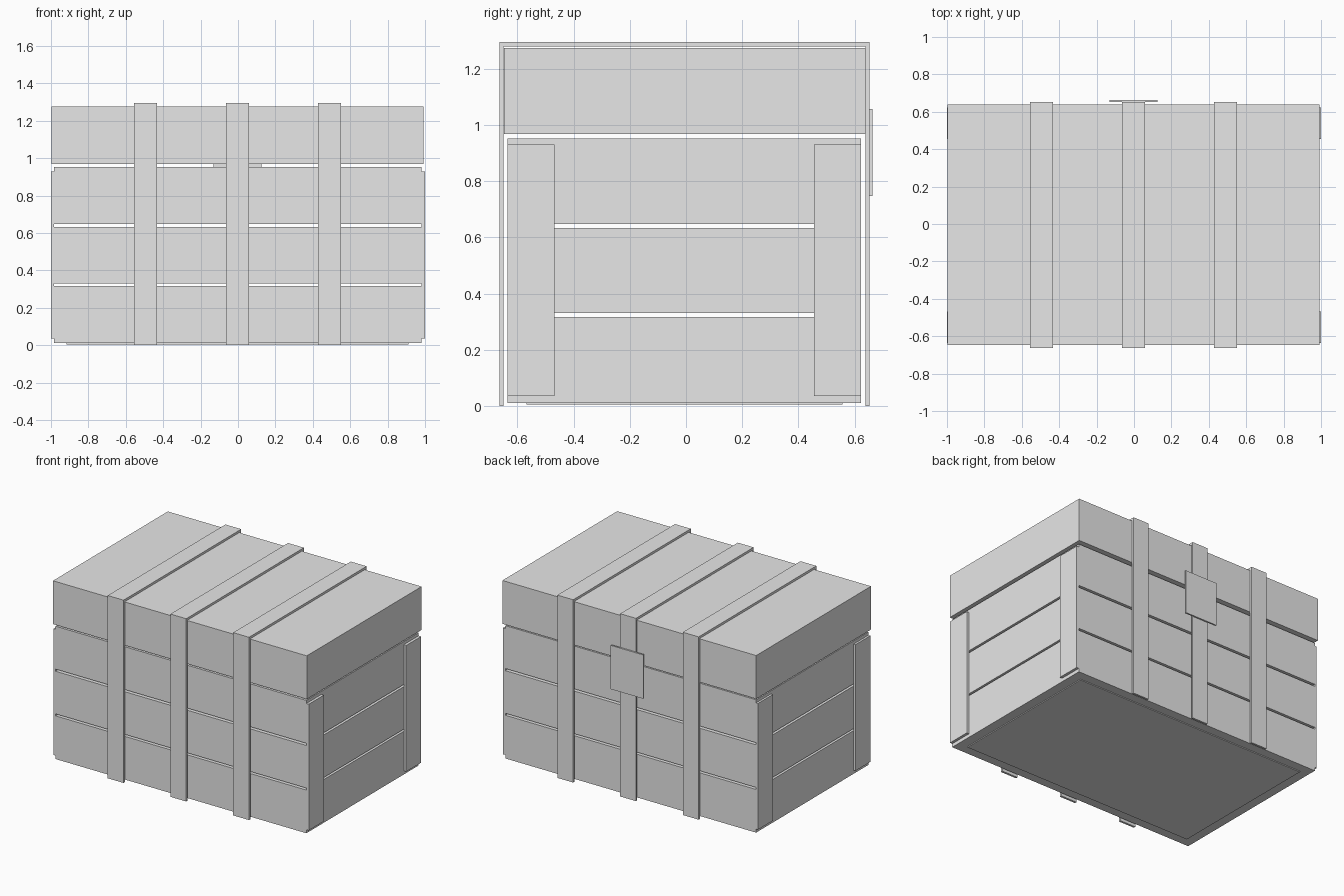
import bpy
import bmesh
from mathutils import Vector

default = bpy.data.objects.get("Cube")
if default:
    bpy.data.objects.remove(default, do_unlink=True)

grey = bpy.data.materials.new("plain_grey")
grey.use_nodes = True
COLOUR = (0.8, 0.8, 0.8, 1)
grey.diffuse_color = COLOUR
grey.node_tree.nodes["Principled BSDF"].inputs["Base Color"].default_value = COLOUR


def finish(name, bm):
    bmesh.ops.recalc_face_normals(bm, faces=bm.faces)
    mesh = bpy.data.meshes.new(name)
    bm.to_mesh(mesh)
    bm.free()
    mesh.materials.append(grey)
    obj = bpy.data.objects.new(name, mesh)
    bpy.context.collection.objects.link(obj)
    return obj


def box(name, x, y, z):
    """Block spanning the given (low, high) ranges."""
    bm = bmesh.new()
    bmesh.ops.create_cube(bm, size=1)
    low, high = (Vector(p) for p in zip(x, y, z))
    for v in bm.verts:
        v.co = (low + high) / 2 + v.co * (high - low)
    return finish(name, bm)


def ring(name, x, y, z, wall):
    """Rectangular frame of boards, open at the top and bottom."""
    bm = bmesh.new()
    loops = []
    for inset, height in ((0, z[0]), (0, z[1]), (wall, z[1]), (wall, z[0])):
        x0, x1, y0, y1 = x[0] + inset, x[1] - inset, y[0] + inset, y[1] - inset
        loops.append([bm.verts.new((px, py, height))
                      for px, py in ((x0, y0), (x1, y0), (x1, y1), (x0, y1))])
    for i, a in enumerate(loops):
        b = loops[(i + 1) % 4]
        for j in range(4):
            k = (j + 1) % 4
            bm.faces.new((a[j], a[k], b[k], b[j]))
    return finish(name, bm)


BODY_X, BODY_Y = (-0.985, 0.981), (-0.636, 0.622)
WALL = 0.07

# Three board courses with open gaps between them
for label, z in (("lower", (0.011, 0.317)), ("middle", (0.331, 0.633)),
                 ("upper", (0.648, 0.952))):
    ring(label + "_boards", BODY_X, BODY_Y, z, WALL)

# Floor and lid
box("floor", (-0.916, 0.912), (-0.567, 0.556), (0.005, 0.05))
box("lid", (-0.997, 0.992), (-0.647, 0.638), (0.968, 1.275))

# Corner posts on both ends
for side, x in (("right", (-1.0, -0.985)), ("left", (0.981, 1.0))):
    for end, y in (("front", (-0.636, -0.468)), ("back", (0.455, 0.622))):
        box(f"{side}_{end}_post", x, y, (0.036, 0.93))

# Straps: front and back uprights joined by a bar over the lid
for label, x in (("right", -0.494), ("middle", -0.003), ("left", 0.489)):
    span = (x - 0.062, x + 0.062)
    box(label + "_strap_front", span, (-0.664, -0.649), (0, 1.279))
    box(label + "_strap_back", span, (0.639, 0.653), (0, 1.279))
    box(label + "_strap_top", span, (-0.664, 0.653), (1.279, 1.295))

# Latch plate on the back
box("latch_plate", (-0.13, 0.125), (0.653, 0.664), (0.747, 1.057))
